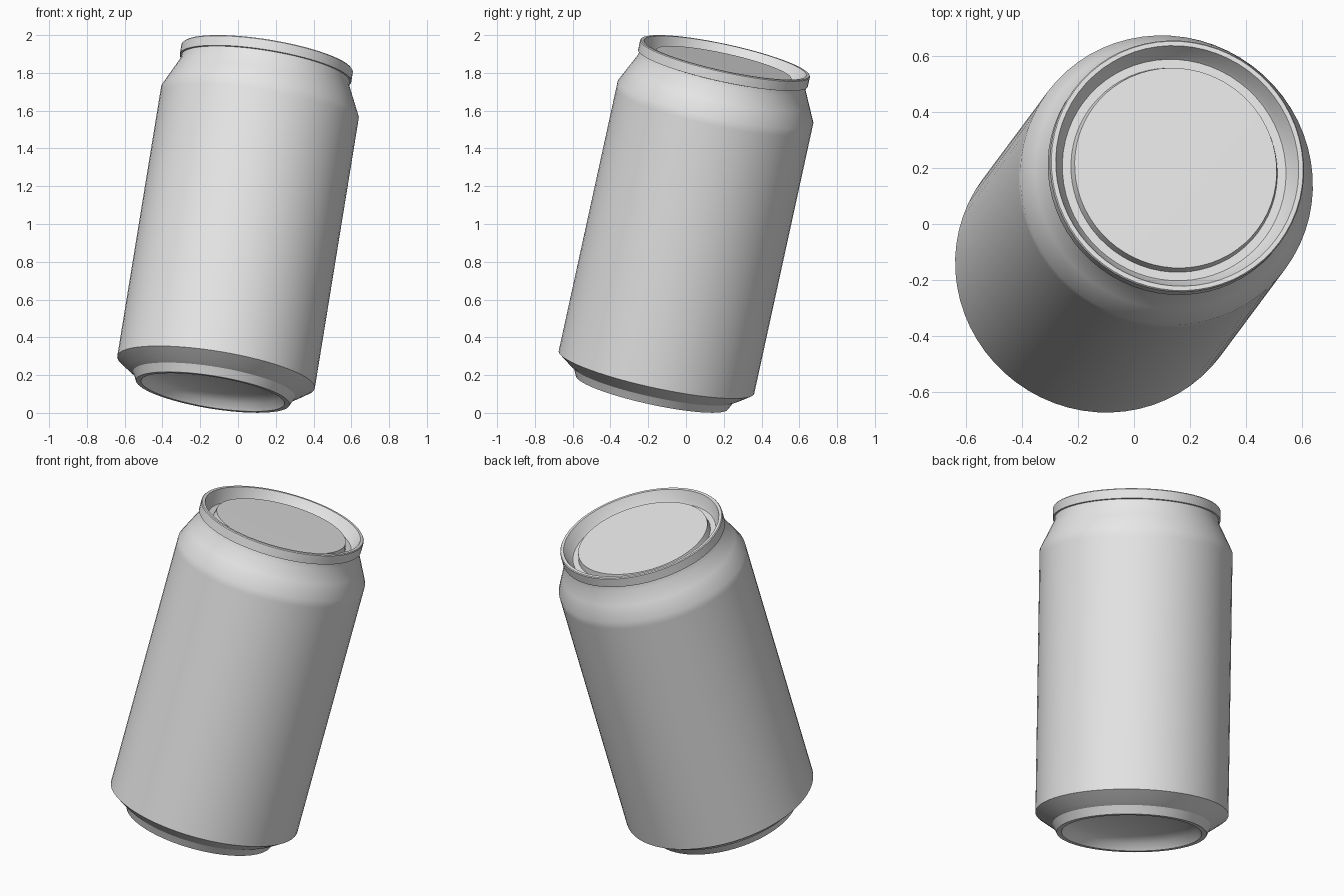
import bpy
import bmesh
import math
from mathutils import Vector, Matrix

SEGMENTS = 64
AXIS = Vector((0.157, 0.211, 0.965)).normalized()
CENTRE = Vector((0, 0, 0.93))

cube = bpy.data.objects.get("Cube")
if cube:
    bpy.data.objects.remove(cube, do_unlink=True)

# One plain grey metal colour
metal = bpy.data.materials.new("grey_metal")
metal.use_nodes = True
GREY = (0.8, 0.8, 0.8, 1)
metal.diffuse_color = GREY
metal.node_tree.nodes["Principled BSDF"].inputs["Base Color"].default_value = GREY

# The whole can leans back and to one side
tilt = Matrix.Translation(CENTRE) @ AXIS.to_track_quat('Z', 'Y').to_matrix().to_4x4()


def lathe(name, profile):
    """Spin a (radius, height) profile, listed bottom to top on the outside."""
    bm = bmesh.new()
    verts = [bm.verts.new((r, 0, h)) for r, h in profile]
    edges = [bm.edges.new(pair) for pair in zip(verts, verts[1:])]
    bmesh.ops.spin(bm, geom=verts + edges, cent=(0, 0, 0), axis=(0, 0, 1),
                   angle=math.tau, steps=SEGMENTS, use_merge=True)
    bmesh.ops.remove_doubles(bm, verts=bm.verts, dist=0.0005)
    bmesh.ops.recalc_face_normals(bm, faces=bm.faces)
    # Open shells: make sure the outer wall faces outward
    widest = max(bm.faces, key=lambda f: f.calc_center_median().xy.length)
    if widest.normal.xy.dot(widest.calc_center_median().xy) < 0:
        bmesh.ops.reverse_faces(bm, faces=bm.faces)
    mesh = bpy.data.meshes.new(name)
    bm.to_mesh(mesh)
    bm.free()
    mesh.materials.append(metal)
    mesh.shade_smooth()
    mesh.set_sharp_from_angle(angle=math.radians(30))
    obj = bpy.data.objects.new(name, mesh)
    bpy.context.collection.objects.link(obj)
    obj.matrix_world = tilt
    return obj


# Domed base, foot ring, straight wall, shoulder and neck
lathe("can_body", [
    (0, -0.74), (0.12, -0.745), (0.22, -0.76), (0.31, -0.785), (0.36, -0.812),
    (0.385, -0.851), (0.412, -0.851), (0.425, -0.825), (0.435, -0.806),
    (0.465, -0.788), (0.53, -0.741), (0.53, -0.70), (0.53, 0.70),
    (0.53, 0.741), (0.49, 0.825), (0.454, 0.9), (0.45, 0.93),
])

# Rolled rim, groove and raised centre panel
lathe("can_lid", [
    (0.445, 0.925), (0.46, 0.928), (0.46, 0.98), (0.456, 0.985),
    (0.44, 0.985), (0.418, 0.935), (0.405, 0.915), (0.374, 0.915),
    (0.366, 0.95), (0, 0.952),
])
